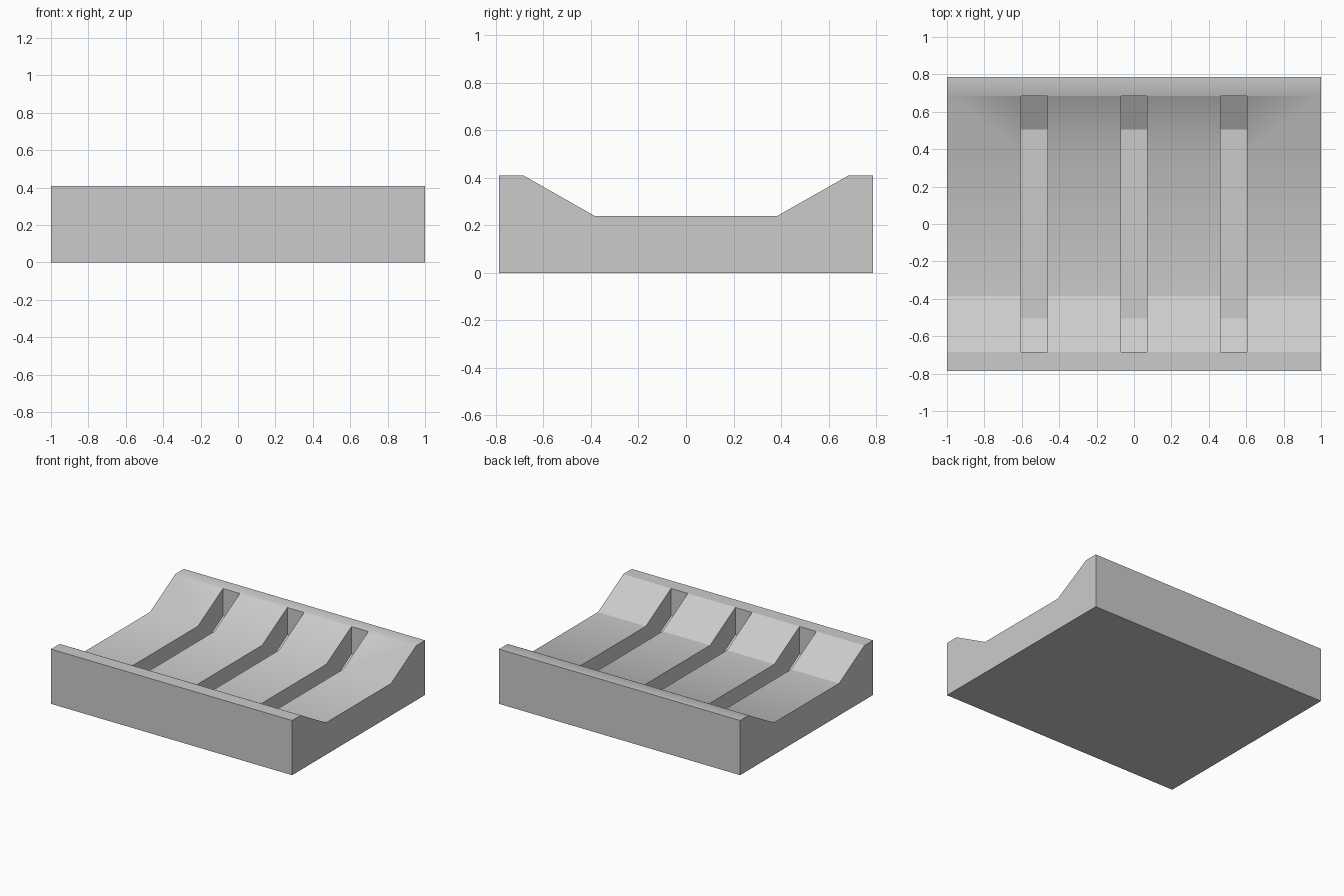
import bpy, bmesh

if "Cube" in bpy.data.objects:
    bpy.data.objects.remove(bpy.data.objects["Cube"])

# Cross-section (y, z) of the tray half, mirrored for the full outline
TRAY = [(0.787, 0.0), (0.787, 0.41), (0.685, 0.41), (0.385, 0.24)]
# Cross-section of one slot: flat floor, sloped ends, open top
SLOT = [(0.684, 0.6), (0.684, 0.204), (0.505, 0.10)]


def prism(name, half, x0, x1):
    """Extrude a profile, mirrored in y, from x0 to x1."""
    outline = half + [(-y, z) for y, z in reversed(half)]
    bm = bmesh.new()
    face = bm.faces.new([bm.verts.new((x0, y, z)) for y, z in outline])
    new = bmesh.ops.extrude_face_region(bm, geom=[face])["geom"]
    verts = [g for g in new if isinstance(g, bmesh.types.BMVert)]
    bmesh.ops.translate(bm, vec=(x1 - x0, 0, 0), verts=verts)
    bmesh.ops.recalc_face_normals(bm, faces=bm.faces)
    mesh = bpy.data.meshes.new(name)
    bm.to_mesh(mesh)
    bm.free()
    ob = bpy.data.objects.new(name, mesh)
    bpy.context.collection.objects.link(ob)
    return ob


grey = bpy.data.materials.new("light grey")
grey.diffuse_color = (0.6, 0.6, 0.6, 1)
grey.use_nodes = True
grey.node_tree.nodes["Principled BSDF"].inputs["Base Color"].default_value = grey.diffuse_color

# Tray body
tray = prism("slotted_tray", TRAY, -1, 1)
tray.data.materials.append(grey)

# Three evenly spaced slots
cutters = []
for x in (-0.533, 0.0, 0.533):
    slot = prism("slot_cutter", SLOT, x - 0.07, x + 0.07)
    slot.data.materials.append(grey)
    slot.hide_render = True
    cutters.append(slot)
    cut = tray.modifiers.new("slot", 'BOOLEAN')
    cut.operation = 'DIFFERENCE'
    cut.solver = 'EXACT'
    cut.object = slot

bpy.context.view_layer.objects.active = tray
tray.select_set(True)
for name in [m.name for m in tray.modifiers]:
    bpy.ops.object.modifier_apply(modifier=name)
for slot in cutters:
    bpy.data.objects.remove(slot)

# Rear slope blends softly into the lip and floor; every other edge is crisp
bm = bmesh.new()
bm.from_mesh(tray.data)
for f in bm.faces:
    f.smooth = True
for e in bm.edges:
    along_x = abs(e.verts[0].co.x - e.verts[1].co.x) > 0.2
    mid = (e.verts[0].co + e.verts[1].co) / 2
    soft = along_x and mid.z > 0.2 and 0.3 < mid.y < 0.7
    e.smooth = soft
bm.to_mesh(tray.data)
bm.free()
